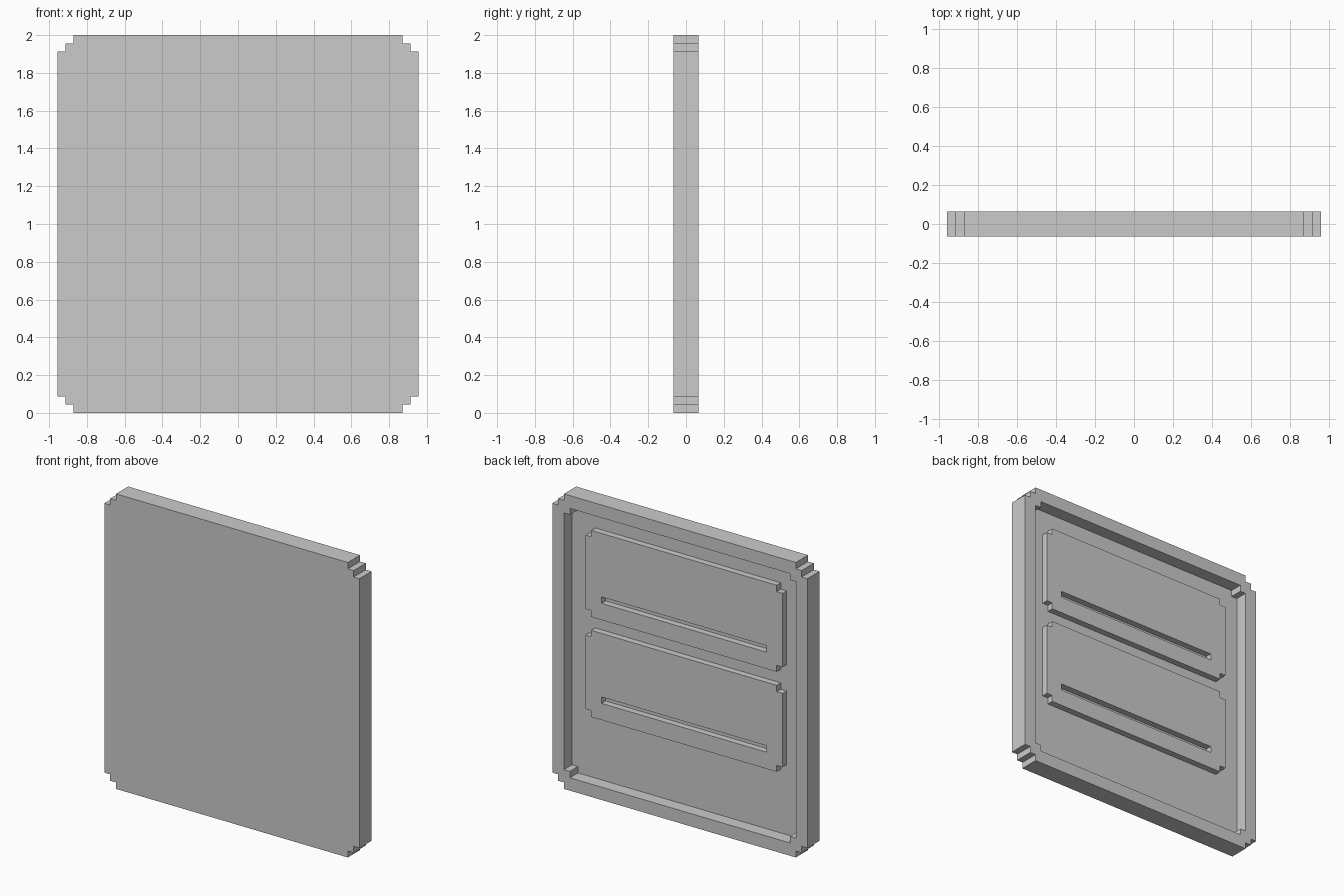
import bpy
import bmesh

if "Cube" in bpy.data.objects:
    bpy.data.objects.remove(bpy.data.objects["Cube"], do_unlink=True)

U = 2 / 46            # grid step shared by every notch and thickness
BACK = 1.5 * U        # y of the rear rim
FLOOR = BACK - 2 * U  # y of the recessed floor


def stepped_outline(w, h, steps):
    """Rectangle outline of half size w, h with staircase corners."""
    corner = []
    for i in range(steps):
        z = h - (steps - i) * U
        corner += [(w - i * U, z), (w - (i + 1) * U, z)]
    corner.append((w - steps * U, h))
    points = []
    for sx, sz in ((1, 1), (-1, 1), (-1, -1), (1, -1)):
        quadrant = [(sx * x, sz * z) for x, z in corner]
        points += quadrant if sx * sz > 0 else quadrant[::-1]
    return points


def slab(name, w, h, steps, y0, y1, z):
    """Extrude a stepped outline from y0 to y1, centred at height z."""
    bm = bmesh.new()
    face = bm.faces.new([bm.verts.new((x, y0, z + dz))
                         for x, dz in stepped_outline(w, h, steps)])
    extruded = bmesh.ops.extrude_face_region(bm, geom=[face], use_keep_orig=True)
    top = [v for v in extruded["geom"] if isinstance(v, bmesh.types.BMVert)]
    bmesh.ops.translate(bm, verts=top, vec=(0, y1 - y0, 0))
    bmesh.ops.recalc_face_normals(bm, faces=bm.faces)
    mesh = bpy.data.meshes.new(name)
    bm.to_mesh(mesh)
    bm.free()
    obj = bpy.data.objects.new(name, mesh)
    bpy.context.collection.objects.link(obj)
    return obj


def carve(obj, cutter):
    """Subtract the cutter from the object, then discard it."""
    cutter.hide_render = True
    mod = obj.modifiers.new("carve", 'BOOLEAN')
    mod.operation = 'DIFFERENCE'
    mod.solver = 'EXACT'
    mod.object = cutter
    bpy.context.view_layer.objects.active = obj
    bpy.ops.object.modifier_apply(modifier=mod.name)
    bpy.data.objects.remove(cutter, do_unlink=True)


# Main board with a shallow tray recessed into its back
board = slab("board", 22 * U, 23 * U, 2, -BACK, BACK, 1)
carve(board, slab("tray_cutter", 20 * U, 21 * U, 1, FLOOR, BACK + U, 1))

# Two raised panels on the tray floor, each with a long slot
PANEL_HALF = 6.75 * U
for name, top in (("upper_panel", 18 * U), ("lower_panel", 2.4 * U)):
    panel = slab(name, 17 * U, PANEL_HALF, 1, FLOOR, FLOOR + U, 1 + top - PANEL_HALF)
    carve(panel, slab(name + "_slot_cutter", 14.2 * U, U / 2, 0,
                      FLOOR - U, FLOOR + 2 * U, 1 + top - 10.4 * U))
